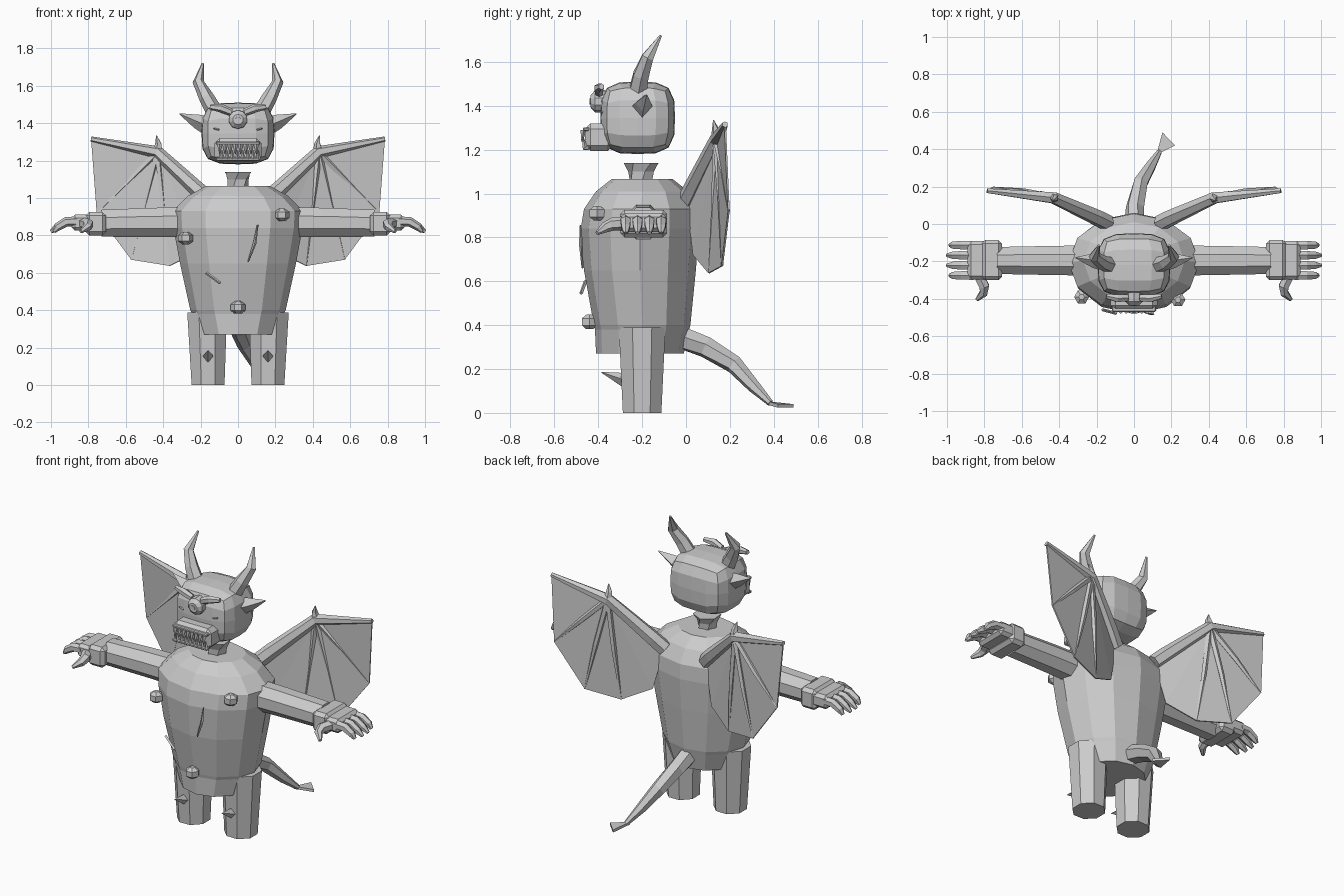
import bpy, bmesh
from math import sin, cos, pi
from mathutils import Vector as V

if "Cube" in bpy.data.objects:
    bpy.data.objects.remove(bpy.data.objects["Cube"])

grey = bpy.data.materials.new("stone_grey")
grey.use_nodes = True
grey.diffuse_color = (0.6, 0.6, 0.6, 1)
grey.node_tree.nodes["Principled BSDF"].inputs["Base Color"].default_value = (0.6, 0.6, 0.6, 1)


def finish(name, bm):
    bmesh.ops.recalc_face_normals(bm, faces=bm.faces)
    me = bpy.data.meshes.new(name)
    bm.to_mesh(me)
    bm.free()
    me.materials.append(grey)
    ob = bpy.data.objects.new(name, me)
    bpy.context.collection.objects.link(ob)
    return ob


def loft(name, rings):
    """Skin a list of equal rings and cap both ends."""
    bm = bmesh.new()
    rows = [[bm.verts.new(p) for p in ring] for ring in rings]
    n = len(rows[0])
    for a, b in zip(rows, rows[1:]):
        for i in range(n):
            j = (i + 1) % n
            bm.faces.new((a[i], a[j], b[j], b[i]))
    bm.faces.new(rows[0])
    bm.faces.new(rows[-1])
    return finish(name, bm)


def tube(name, path, radii, n=6, phase=0.0):
    """Tapered faceted tube along a path."""
    pts = [V(p) for p in path]
    rings = []
    ref = V((0, 1, 0)) if abs((pts[-1] - pts[0]).normalized().y) < 0.8 else V((1, 0, 0))
    for k, p in enumerate(pts):
        d = (pts[min(k + 1, len(pts) - 1)] - pts[max(k - 1, 0)]).normalized()
        u = d.cross(ref).normalized()
        w = d.cross(u)
        rings.append([p + radii[k] * (u * cos(phase + 2 * pi * i / n) + w * sin(phase + 2 * pi * i / n))
                      for i in range(n)])
    return loft(name, rings)


def box(name, centre, size, bevel):
    bm = bmesh.new()
    bmesh.ops.create_cube(bm, size=1)
    for v in bm.verts:
        v.co = V(c + a * s for c, a, s in zip(centre, v.co, size))
    bmesh.ops.bevel(bm, geom=bm.edges[:], offset=bevel, segments=1, affect='EDGES')
    return finish(name, bm)


def plate(name, outline, thick, axis):
    """Thin flat-sided slab over an outline."""
    off = V(axis) * thick / 2
    return loft(name, [[V(p) - off for p in outline], [V(p) + off for p in outline]])


# Torso: elliptical rings (z, rx, ry, centre y)
torso = [(0.27, 0.205, 0.20, -0.21), (0.38, 0.245, 0.215, -0.2), (0.40, 0.255, 0.22, -0.2),
         (0.65, 0.31, 0.255, -0.21), (0.84, 0.345, 0.27, -0.21), (0.93, 0.35, 0.26, -0.205),
         (1.01, 0.27, 0.21, -0.2), (1.065, 0.17, 0.14, -0.2)]
loft("torso", [[V((rx * cos(pi * i / 6), cy + ry * sin(pi * i / 6), z)) for i in range(12)]
               for z, rx, ry, cy in torso])

# Twisted neck
loft("neck", [[V((r * cos(a + pi * i / 3), -0.205 + r * sin(a + pi * i / 3), z)) for i in range(6)]
              for z, r, a in ((1.04, 0.055, 0), (1.1, 0.06, 0.3), (1.14, 0.08, 0.6))])

# Head: cube grid pushed to a rounded block
bm = bmesh.new()
bmesh.ops.create_cube(bm, size=2)
bmesh.ops.subdivide_edges(bm, edges=bm.edges[:], cuts=3, use_grid_fill=True)
for v in bm.verts:
    k = sum(abs(c) ** 3.6 for c in v.co) ** (-1 / 3.6)
    v.co = V((0.195 * v.co.x * k, -0.22 + 0.17 * v.co.y * k, 1.345 + 0.165 * v.co.z * k))
finish("head", bm)

# Single eye
tube("eye", [(0, -0.36, 1.42), (0, -0.415, 1.42), (0, -0.435, 1.42)], [0.052, 0.05, 0.028], 10)
tube("pupil", [(0, -0.43, 1.42), (0, -0.439, 1.42)], [0.016, 0.014], 8)

# Muzzle, lips and teeth
box("muzzle", (0, -0.395, 1.257), (0.25, 0.13, 0.125), 0.025)
for z, label in ((1.293, "upper_lip"), (1.207, "lower_lip")):
    box(label, (0, -0.455, z), (0.235, 0.03, 0.018), 0.005)
for i in range(8):
    x = -0.098 + i * 0.028
    tube("upper_tooth", [(x, -0.467, 1.288), (x, -0.475, 1.235)], [0.014, 0.002], 4)
    tube("lower_tooth", [(x + 0.012, -0.46, 1.21), (x + 0.012, -0.468, 1.255)], [0.012, 0.002], 4)

# Warts on the chest
for x, y, z in ((-0.28, -0.39, 0.785), (0.235, -0.405, 0.91), (0, -0.44, 0.415)):
    tube("wart", [(x, y, z + h) for h in (-0.033, -0.016, 0.016, 0.033)], [0.018, 0.04, 0.04, 0.016], 6)

# Raised scars on the chest
tube("long_scar", [(0.105, -0.482, 0.855), (0.09, -0.478, 0.76), (0.055, -0.472, 0.66)], [0.004, 0.009, 0.004], 4)
tube("short_scar", [(-0.17, -0.458, 0.6), (-0.095, -0.478, 0.545)], [0.008, 0.008], 4)

# Tail with a flat barb
tube("tail", [(0, -0.04, 0.35), (0.005, 0.09, 0.3), (0.035, 0.22, 0.22), (0.09, 0.31, 0.12), (0.135, 0.385, 0.045)],
     [0.055, 0.05, 0.042, 0.03, 0.015], 6)
plate("tail_barb", [(0.12, 0.37, 0.045), (0.152, 0.49, 0.032), (0.22, 0.42, 0.032)], 0.016, (0, 0, 1))

for s, side in ((1, "left_"), (-1, "right_")):
    def m(*pts):
        return [(s * x, y, z) for x, y, z in pts]

    # Horn, ear, brow and cheek crease
    tube(side + "horn", m((0.125, -0.22, 1.46), (0.17, -0.205, 1.54), (0.212, -0.175, 1.62), (0.188, -0.115, 1.72)),
         [0.046, 0.04, 0.031, 0.006], 6)
    tube(side + "ear", m((0.17, -0.2, 1.39), (0.22, -0.195, 1.41), (0.312, -0.18, 1.45)), [0.05, 0.038, 0.003], 4)
    tube(side + "brow", m((0.035, -0.395, 1.458), (0.09, -0.398, 1.48), (0.148, -0.385, 1.487)),
         [0.02, 0.023, 0.014], 6)
    tube(side + "crease", m((0.1, -0.386, 1.365), (0.13, -0.382, 1.372)), [0.005, 0.004], 4)

    # Arm, cuff and palm
    tube(side + "arm", m((0.2, -0.195, 0.87), (0.45, -0.195, 0.87), (0.73, -0.195, 0.865)),
         [0.088, 0.084, 0.078], 8, pi / 8)
    box(side + "wrist", (s * 0.76, -0.193, 0.863), (0.11, 0.215, 0.125), 0.02)
    box(side + "palm", (s * 0.835, -0.193, 0.868), (0.11, 0.205, 0.085), 0.018)

    # Fingers and thumb
    for i, reach in enumerate((0.985, 1.0, 1.0, 0.985)):
        y = -0.113 - i * 0.054
        tube(side + "finger", m((0.86, y, 0.875), (0.92, y, 0.872), (0.965, y, 0.845), (reach, y, 0.82)),
             [0.027, 0.026, 0.022, 0.01], 6)
    tube(side + "thumb", m((0.83, -0.27, 0.865), (0.80, -0.335, 0.86), (0.805, -0.37, 0.845), (0.84, -0.405, 0.82)),
         [0.032, 0.03, 0.024, 0.01], 6)

    # Leg with a shin spike
    tube(side + "leg", m((0.165, -0.2, 0.39), (0.16, -0.2, 0.0)), [0.115, 0.095], 8, pi / 8)
    tube(side + "shin_spike", m((0.16, -0.28, 0.15), (0.16, -0.385, 0.185)), [0.033, 0.002], 4)

    # Wing: arm bone, claw, membrane and ribs
    elbow = (0.43, 0.14, 1.245)
    tip = (0.785, 0.178, 1.315)
    root = (0.14, 0.005, 0.97)
    hem = [(0.755, 0.195, 0.92), (0.57, 0.165, 0.67), (0.365, 0.105, 0.637), (0.2, 0.035, 0.72)]
    tube(side + "wing_bone", m(root, (0.2, 0.035, 1.03), elbow, tip), [0.045, 0.044, 0.034, 0.014], 6)
    tube(side + "wing_claw", m(elbow, (0.425, 0.135, 1.29), (0.436, 0.125, 1.335)), [0.03, 0.018, 0.002], 5)
    bm = bmesh.new()
    hub = bm.verts.new(m(elbow)[0])
    rim = [bm.verts.new(p) for p in m(tip, *hem, root)]
    for a, b in zip(rim, rim[1:]):
        bm.faces.new((hub, a, b))
    wing = finish(side + "wing_membrane", bm)
    mod = wing.modifiers.new("thickness", 'SOLIDIFY')
    mod.thickness = 0.008
    mod.offset = 0
    for p in hem[:3]:
        mid = [(a + b) / 2 for a, b in zip(elbow, p)]
        mid[1] += 0.008
        tube(side + "wing_rib", m(elbow, mid, p), [0.02, 0.016, 0.005], 5)
